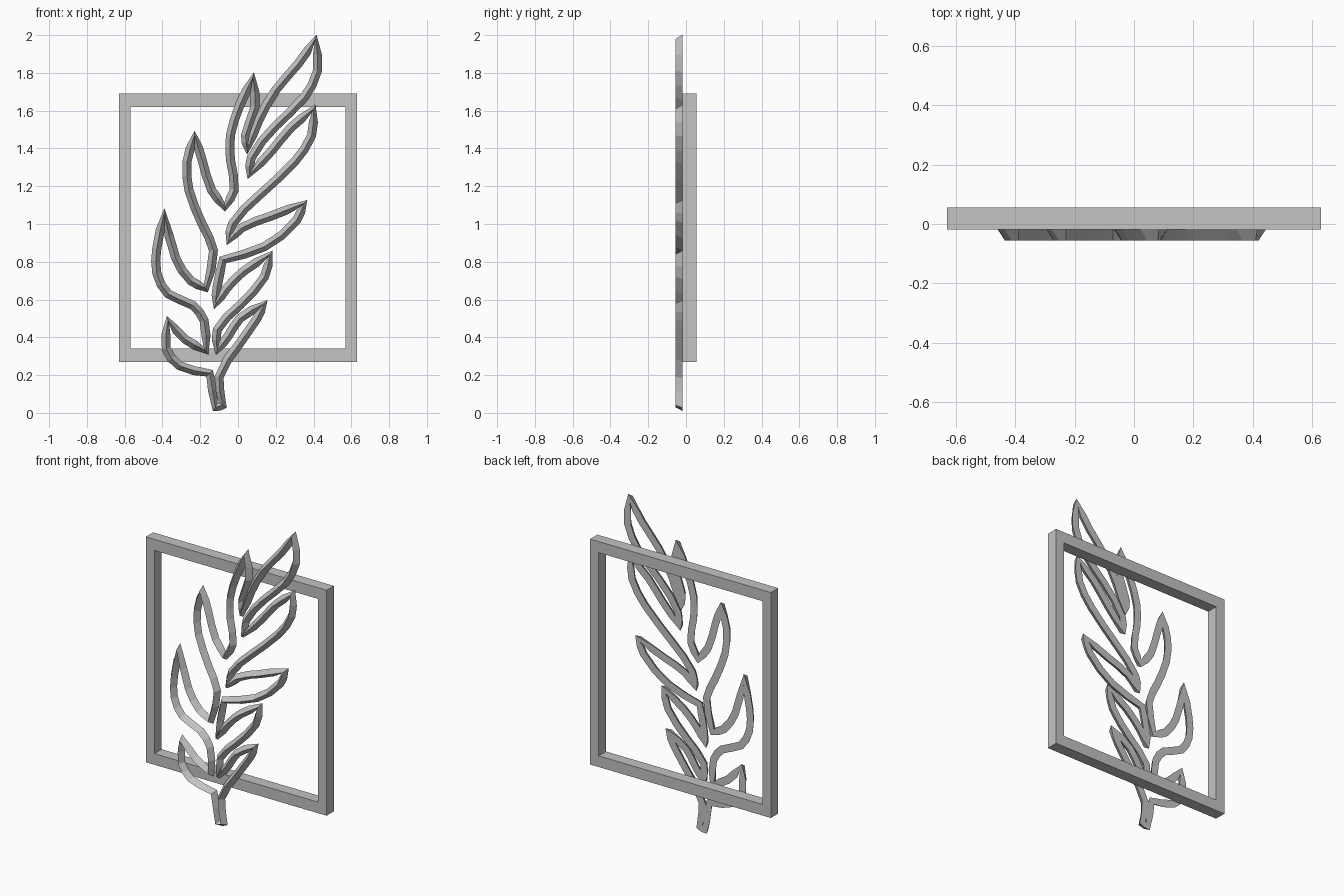
import bpy
import bmesh
from math import radians
from mathutils import Vector

default_cube = bpy.data.objects.get("Cube")
if default_cube:
    bpy.data.objects.remove(default_cube, do_unlink=True)

# One plain grey for everything
grey = bpy.data.materials.new("plain_grey")
grey.use_nodes = True
colour = (0.546, 0.546, 0.546, 1)
grey.diffuse_color = colour
grey.node_tree.nodes["Principled BSDF"].inputs["Base Color"].default_value = colour


def finish(name, mesh_data):
    """Turn a bmesh into a named, flat-shaded grey object."""
    bmesh.ops.recalc_face_normals(mesh_data, faces=mesh_data.faces)
    mesh = bpy.data.meshes.new(name)
    mesh_data.to_mesh(mesh)
    mesh_data.free()
    mesh.materials.append(grey)
    obj = bpy.data.objects.new(name, mesh)
    bpy.context.scene.collection.objects.link(obj)
    return obj


def bridge_rings(mesh_data, rings):
    """Join a closed sequence of closed vertex rings with quads."""
    for index, ring in enumerate(rings):
        previous = rings[index - 1]
        for side in range(len(ring)):
            mesh_data.faces.new((previous[side - 1], previous[side],
                                 ring[side], ring[side - 1]))


def rectangle_frame(name, half_outer, half_inner, centre_z, front, back):
    """Square-section rectangular frame, open in the middle."""
    mesh_data = bmesh.new()
    rings = []
    for sign_x, sign_z in ((-1, -1), (1, -1), (1, 1), (-1, 1)):
        ring = []
        for half, depth in ((half_outer, front), (half_outer, back),
                            (half_inner, back), (half_inner, front)):
            corner = (sign_x * half[0], depth, centre_z + sign_z * half[1])
            ring.append(mesh_data.verts.new(corner))
        rings.append(ring)
    bridge_rings(mesh_data, rings)
    return finish(name, mesh_data)


def soften(path):
    """Add a bowed midpoint to every segment, keeping sharp corners sharp."""
    count = len(path)
    result = []
    for index, start in enumerate(path):
        before = path[index - 1]
        end = path[(index + 1) % count]
        after = path[(index + 2) % count]
        chord = end - start
        tangents = []
        for arriving, leaving in ((start - before, chord), (chord, after - end)):
            smooth = arriving.angle(leaving) < radians(60)
            direction = arriving.normalized() + leaving.normalized()
            tangents.append(direction.normalized() * chord.length if smooth else chord)
        result += [start, (start + end) / 2 + (tangents[0] - tangents[1]) / 8]
    return result


def ridged_outline(name, path, half_width, front, back):
    """Closed strip with a flat back and a sharp ridge along its front."""
    mesh_data = bmesh.new()
    rings = []
    for index, point in enumerate(path):
        arriving = (point - path[index - 1]).normalized()
        leaving = (path[(index + 1) % len(path)] - point).normalized()
        along = (arriving + leaving).normalized()
        offset = Vector((-along.y, along.x)) * half_width
        left, right = point + offset, point - offset
        rings.append([mesh_data.verts.new(corner) for corner in (
            (left.x, back, left.y),
            (right.x, back, right.y),
            (point.x, front, point.y))])
    bridge_rings(mesh_data, rings)
    return finish(name, mesh_data)


# Ridge line of the branch in hundredths, from the stem up the left side,
# each leaf ending in the notch before the next one
stem = [(-15, 21), (-12, 3), (-8, 4), (-10, 19)]
left_side_leaves = [
    [(1, 37), (10, 50), (14, 58), (1, 50), (-5, 41), (-11, 33)],
    [(-11, 44), (1, 57), (14, 72), (17, 84), (3, 75), (-6, 66), (-12, 57)],
    [(-11, 67), (-8, 81), (14, 88), (31, 102), (35, 111), (17, 104), (2, 98), (-5, 91)],
    [(-3, 100), (11, 115), (30, 133), (39, 147), (40, 161), (28, 151), (18, 139), (6, 126)],
]
top_leaf = [(7, 135), (20, 152), (35, 167), (42, 181), (41, 198),
            (32, 185), (20, 171), (11, 155), (5, 139)]
right_side_leaves = [
    [(4, 147), (9, 162), (8, 178), (1, 163), (-4, 147), (-4, 134), (-2, 118), (-7, 109)],
    [(-14, 118), (-19, 134), (-23, 147), (-27, 133), (-26, 118), (-19, 100), (-13, 86), (-17, 66)],
    [(-25, 70), (-33, 82), (-39, 106), (-43, 87), (-43, 74), (-37, 63), (-24, 57), (-18, 49), (-17, 33)],
    [(-28, 39), (-37, 49), (-38, 34), (-31, 25)],
]

outline = list(stem)
for leaf in left_side_leaves + [top_leaf] + right_side_leaves:
    outline += leaf
outline = soften([Vector(point) / 100 for point in outline])

# Backing frame and the branch mounted on its front
rectangle_frame("square_frame", (0.63, 0.71), (0.57, 0.64), 0.98, -0.018, 0.055)
ridged_outline("leaf_branch_outline", outline, 0.024, -0.055, -0.018)
